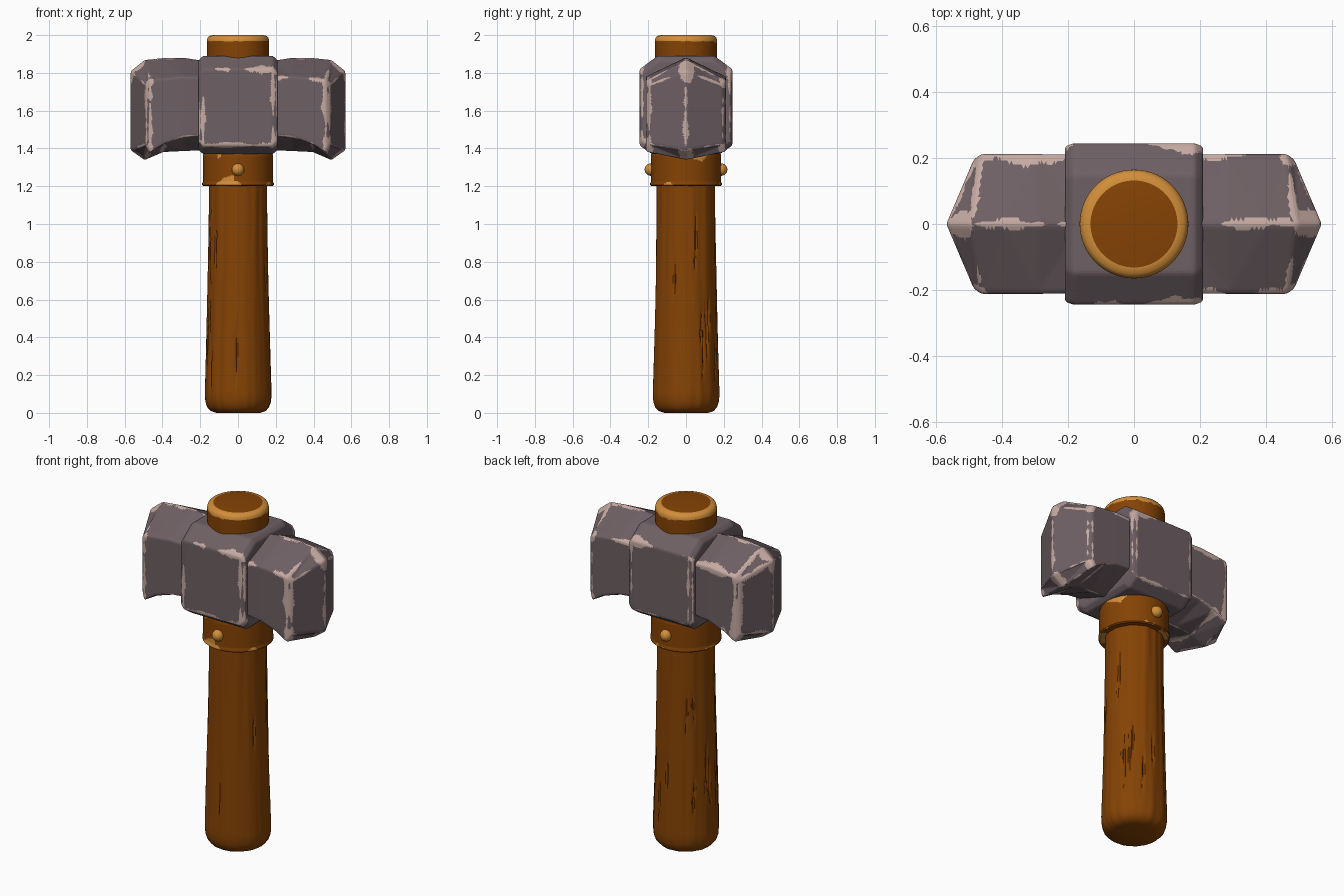
import bpy, bmesh, math, random
from mathutils import Vector, noise
from mathutils.geometry import intersect_point_line

random.seed(4)
cube = bpy.data.objects.get("Cube")
if cube:
    bpy.data.objects.remove(cube, do_unlink=True)


def material(name, rgb):
    m = bpy.data.materials.new(name)
    m.use_nodes = True
    m.diffuse_color = (*rgb, 1)
    m.node_tree.nodes["Principled BSDF"].inputs["Base Color"].default_value = (*rgb, 1)
    return m


STONE = material("grey stone", (0.155, 0.115, 0.126))
WORN = material("worn stone edge", (0.56, 0.40, 0.36))
WOOD = material("brown wood", (0.235, 0.056, 0.0015))
PALE = material("pale worn wood", (0.64, 0.27, 0.042))


def finish(bm, name, mats, angle=35):
    bmesh.ops.recalc_face_normals(bm, faces=bm.faces[:])
    mesh = bpy.data.meshes.new(name)
    bm.to_mesh(mesh)
    bm.free()
    for m in mats:
        mesh.materials.append(m)
    ob = bpy.data.objects.new(name, mesh)
    bpy.context.collection.objects.link(ob)
    bpy.ops.object.select_all(action='DESELECT')
    ob.select_set(True)
    bpy.context.view_layer.objects.active = ob
    bpy.ops.object.shade_smooth_by_angle(angle=math.radians(angle))


def loft(rings, split_cap=False):
    """Skin a list of equal-length point rings and close both ends."""
    bm = bmesh.new()
    loops = [[bm.verts.new(p) for p in ring] for ring in rings]
    n = len(loops[0])
    for a, b in zip(loops, loops[1:]):
        for i in range(n):
            j = (i + 1) % n
            bm.faces.new((a[i], a[j], b[j], b[i]))
    for end in (loops[0], loops[-1]):
        if split_cap:
            h = n // 2
            bm.faces.new(end[:h + 1])
            bm.faces.new([end[0]] + end[h:])
        else:
            bm.faces.new(end)
    bmesh.ops.recalc_face_normals(bm, faces=bm.faces[:])
    return bm


def chip_edges(bm, weight, knots=()):
    """Bevel the hard edges, refine the mesh and mark ragged wear along them."""
    sharp = [e for e in bm.edges if e.calc_face_angle(0) > 0.3]
    lines = []
    for e in sharp:
        a, b = (v.co.copy() for v in e.verts)
        w = weight((a + b) / 2, (b - a).normalized())
        if w > 0:
            lines.append((a, b, w))
    bmesh.ops.bevel(bm, geom=sharp, offset=0.008, segments=2, profile=0.5, affect='EDGES')
    bmesh.ops.triangulate(bm, faces=bm.faces[:])
    for _ in range(7):
        long_edges = [e for e in bm.edges if e.calc_length() > 0.016]
        if not long_edges:
            break
        bmesh.ops.subdivide_edges(bm, edges=long_edges, cuts=1)
        bmesh.ops.triangulate(bm, faces=bm.faces[:])
    for f in bm.faces:
        c = f.calc_center_median()
        rough = 0.015 * noise.noise(c * 30)
        reach = 0.012 + 0.04 * noise.noise(c * 7) + rough
        worn = any((c - p).length < r + rough for p, r in knots)
        if not worn and reach > 0:
            for a, b, w in lines:
                p, t = intersect_point_line(c, a, b)
                if (a.lerp(b, min(1, max(0, t))) - c).length < reach * w:
                    worn = True
                    break
        f.material_index = int(worn)


# Central block of the head
def block_ring(x, y, low, high, flat):
    half = [(flat, high), (y, high - 0.07), (y, low + 0.045), (flat + 0.03, low)]
    return ([Vector((x, a, z)) for a, z in half]
            + [Vector((x, -a, z)) for a, z in reversed(half)])


def block_wear(mid, d):
    """Worn mainly along the top of the front and back, faintly at the corners."""
    if abs(mid.y) < 0.22:
        return 0
    if abs(d.x) > 0.9:
        return 1.0 if mid.z > 1.7 else 0.6
    return 0.45 if abs(d.z) > 0.9 else 0.8


bm = loft([block_ring(-0.21, 0.235, 1.395, 1.865, 0.14),
           block_ring(-0.185, 0.245, 1.37, 1.89, 0.15),
           block_ring(0.185, 0.245, 1.37, 1.89, 0.15),
           block_ring(0.21, 0.235, 1.395, 1.865, 0.14)])
chip_edges(bm, block_wear)
finish(bm, "head_block", [STONE, WORN])


# Striking arms: ridged section that flares toward a wedge-shaped end
def arm_ring(s, x_mid, x_side, y, top, side_top, side_low, low):
    return [Vector((s * x_mid, 0, top)), Vector((s * x_side, y, side_top)),
            Vector((s * x_side, y, side_low)), Vector((s * x_mid, 0, low)),
            Vector((s * x_side, -y, side_low)), Vector((s * x_side, -y, side_top))]


def arm_wear(mid, d):
    if abs(mid.x) < 0.2:
        return 0
    if abs(d.x) > 0.8:
        return 0.8 if mid.z > 1.6 else 0.25
    if abs(d.z) > 0.9:
        return 0.5 if abs(mid.y) < 0.1 else 0.8
    return 0.55


for side, name in ((1, "left_arm"), (-1, "right_arm")):
    bm = loft([arm_ring(side, 0.15, 0.15, 0.21, 1.86, 1.775, 1.475, 1.39),
               arm_ring(side, 0.29, 0.29, 0.212, 1.882, 1.78, 1.46, 1.385),
               arm_ring(side, 0.40, 0.39, 0.212, 1.88, 1.77, 1.425, 1.38),
               arm_ring(side, 0.495, 0.465, 0.212, 1.87, 1.76, 1.38, 1.338),
               arm_ring(side, 0.57, 0.487, 0.195, 1.81, 1.735, 1.425, 1.39)], True)
    # Battered points on the ridge ends and the side corners
    knots = [(Vector((side * 0.535, 0, 1.84)), 0.05), (Vector((side * 0.565, 0, 1.79)), 0.04),
             (Vector((side * 0.53, 0, 1.365)), 0.042)]
    for y in (-0.205, 0.205):
        knots += [(Vector((side * 0.475, y, 1.75)), 0.03),
                  (Vector((side * 0.475, y, 1.4)), 0.03)]
    chip_edges(bm, arm_wear, knots)
    finish(bm, name, [STONE, WORN])


# Turned wooden parts
def lathe(profile, segments, shape=None):
    """Spin (radius, z) pairs; shape may alter the radius by angle and height."""
    rings = []
    for r, z in profile:
        ring = []
        for i in range(segments):
            a = math.tau * i / segments
            q = r * (shape(a, z, i) if shape else 1)
            ring.append(Vector((q * math.cos(a), q * math.sin(a), z)))
        rings.append(ring)
    return loft(rings)


# Handle with shallow flutes and a few long cracks
SEG = 128
cracks = [(random.randrange(SEG), random.uniform(0.08, 0.8), random.uniform(0.2, 0.5),
           random.uniform(-5, 5)) for _ in range(20)]


def grain(a, z, i):
    n = noise.noise(Vector((5 * math.cos(a), 5 * math.sin(a), z * 1.2)))
    depth = 0
    for start, low, length, drift in cracks:
        t = (z - low) / length
        if 0 < t < 1 and (i - round(start + drift * (z - low))) % SEG == 0:
            depth = max(depth, 0.06 * math.sin(math.pi * t))
    return 1 + 0.03 * n - depth


foot = [(0.115, 0), (0.145, 0.01), (0.163, 0.03), (0.173, 0.06), (0.176, 0.1)]
shaft = [(0.176 - 0.021 * math.sin(math.pi / 2 * k / 44), 0.1 + 1.14 * k / 44)
         for k in range(1, 45)]
finish(lathe(foot + shaft, SEG, grain), "handle", [WOOD], 50)

# Collar under the head, worn in ragged patches around its rims
wall = [(0.186, 1.222 + 0.006 * k) for k in range(24)]
bm = lathe([(0.15, 1.2), (0.183, 1.2), (0.19, 1.206), (0.19, 1.215)] + wall
           + [(0.182, 1.374), (0.15, 1.378)], 160)
for f in bm.faces:
    c = f.calc_center_median()
    n = noise.noise(c * 8) + 0.3 * noise.noise(c * 30)
    f.material_index = int(min(c.z - 1.2, 1.38 - c.z) < 0.09 * n - 0.005)
finish(bm, "collar", [WOOD, PALE])

# Handle end showing above the head, with a pale rounded rim
wall = [(0.165, 1.93 + 0.005 * k) for k in range(9)]
bm = lathe([(0.162, 1.8)] + wall + [(0.162, 1.984), (0.152, 1.996), (0.132, 2.0), (0.01, 2.0)], 128)
for f in bm.faces:
    c = f.calc_center_median()
    ragged = 1.969 + 0.018 * noise.noise(c * 9) + 0.006 * noise.noise(c * 30)
    f.material_index = int(c.z > ragged and math.hypot(c.x, c.y) > 0.125)
finish(bm, "handle_top", [WOOD, PALE], 40)

# Rivets on the front and back of the collar
for side, name in ((-1, "front_rivet"), (1, "back_rivet")):
    bm = bmesh.new()
    bmesh.ops.create_uvsphere(bm, u_segments=24, v_segments=14, radius=0.033)
    bmesh.ops.translate(bm, verts=bm.verts[:], vec=(0, side * 0.186, 1.288))
    finish(bm, name, [PALE], 60)
